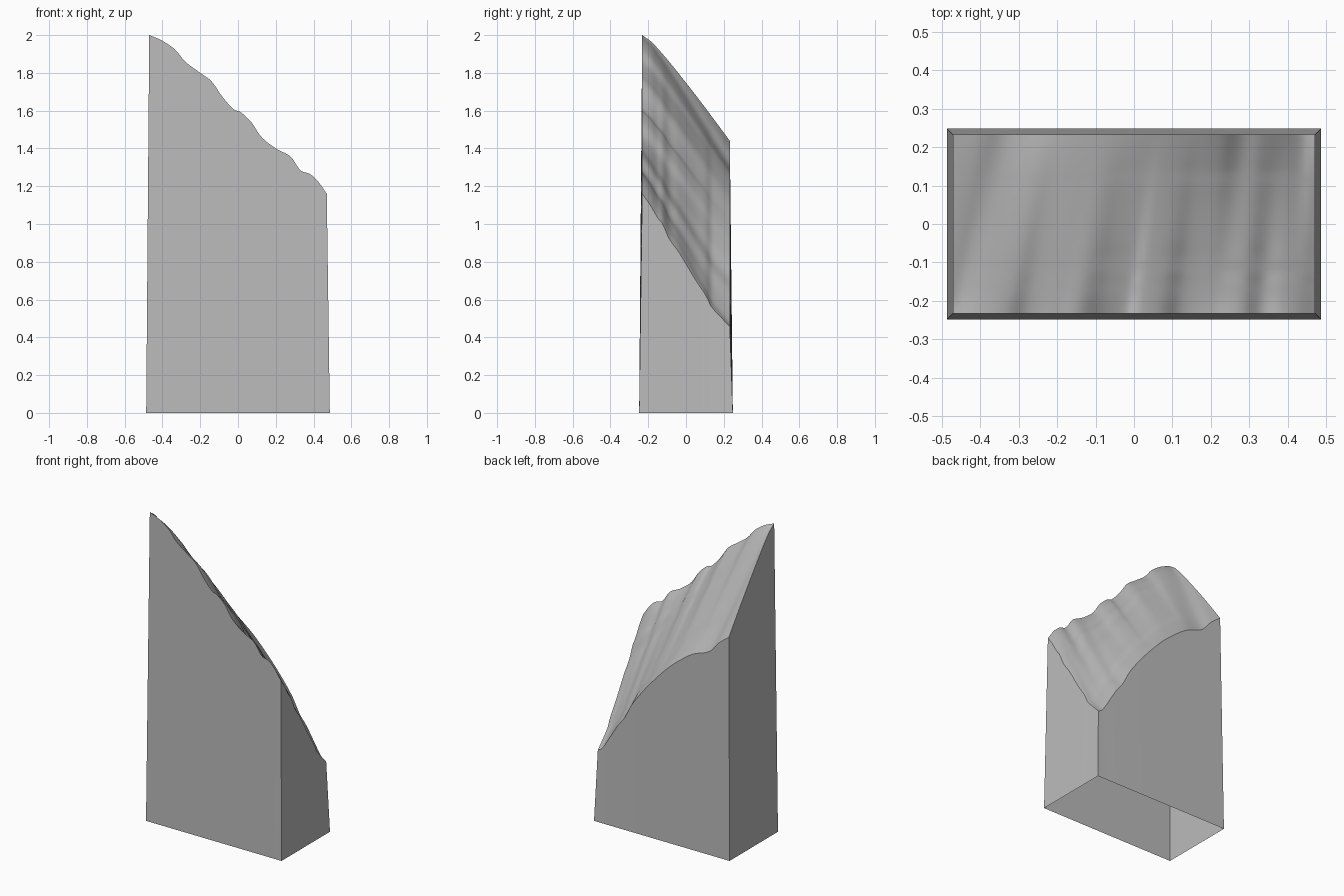
import bpy, bmesh

if "Cube" in bpy.data.objects:
    bpy.data.objects.remove(bpy.data.objects["Cube"], do_unlink=True)

HX, HY = 0.47, 0.232      # half size of the rock surface
FLARE = 0.016             # outward lean of the skirt at the base
NX, NY = 80, 36

# Height profiles along the four rims: (position, height)
FRONT = [(-.47, 2), (-.4, 1.97), (-.33, 1.92), (-.28, 1.86), (-.2, 1.8), (-.14, 1.755),
         (-.08, 1.67), (-.02, 1.605), (.01, 1.595), (.07, 1.54), (.12, 1.465), (.2, 1.4),
         (.28, 1.355), (.33, 1.285), (.38, 1.265), (.42, 1.23), (.47, 1.16)]
BACK = [(-.47, 1.44), (-.4, 1.385), (-.33, 1.31), (-.22, 1.265), (-.15, 1.22), (-.04, 1.13),
        (.07, 1.015), (.15, .92), (.23, .81), (.28, .715), (.33, .65), (.4, .535),
        (.44, .475), (.47, .457)]
LEFT = [(-.232, 2), (-.17, 1.95), (0, 1.74), (.232, 1.44)]
RIGHT = [(-.232, 1.16), (-.19, 1.1), (-.15, 1.03), (-.125, 1), (-.09, .92), (-.04, .85),
         (.05, .7), (.11, .61), (.13, .565), (.17, .52), (.232, .457)]


def curve(points, t):
    """Smooth height along a profile, using cubic Hermite pieces."""
    t = min(max(t, points[0][0]), points[-1][0])
    last = len(points) - 1
    i = next(k for k in range(last) if t <= points[k + 1][0])

    def slope(k):
        a, b = points[max(k - 1, 0)], points[min(k + 1, last)]
        return (b[1] - a[1]) / (b[0] - a[0])

    (x0, y0), (x1, y1) = points[i], points[i + 1]
    w = x1 - x0
    s = (t - x0) / w
    return (y0 * (1 + 2 * s) * (1 - s) ** 2 + y1 * s * s * (3 - 2 * s)
            + w * s * (1 - s) * (slope(i) * (1 - s) - slope(i + 1) * s))


def bumps(points, t):
    """How far a profile departs from the straight line between its ends."""
    (a, za), (b, zb) = points[0], points[-1]
    t = min(max(t, a), b)
    return curve(points, t) - (za + (zb - za) * (t - a) / (b - a))


def height(x, y):
    u, v = (x + HX) / (2 * HX), (y + HY) / (2 * HY)
    plane = ((1 - u) * ((1 - v) * FRONT[0][1] + v * BACK[0][1])
             + u * ((1 - v) * FRONT[-1][1] + v * BACK[-1][1]))
    shear = 0.11 - 0.08 * u          # ridges run slightly diagonally
    return (plane
            + (1 - v) * bumps(FRONT, x - shear * v)
            + v * bumps(BACK, x + shear * (1 - v))
            + (1 - u) * bumps(LEFT, y) + u * bumps(RIGHT, y))


# Rock surface
bm = bmesh.new()
rows = []
for j in range(NY + 1):
    y = HY * (2 * j / NY - 1)
    row = []
    for i in range(NX + 1):
        x = HX * (2 * i / NX - 1)
        row.append(bm.verts.new((x, y, height(x, y))))
    rows.append(row)
for a, b in zip(rows, rows[1:]):
    for i in range(NX):
        bm.faces.new((a[i], a[i + 1], b[i + 1], b[i]))

# Flared skirt, open below; rims run counter-clockwise
sides = [(rows[0], 0, -1), ([r[-1] for r in rows], 1, 0),
         (rows[-1][::-1], 0, 1), ([r[0] for r in rows][::-1], -1, 0)]
feet = []
for rim, nx, ny in sides:
    foot = [bm.verts.new((v.co.x + nx * FLARE, v.co.y + ny * FLARE, 0)) for v in rim]
    # two of the corners are mitred
    for v in (foot[0], foot[-1]):
        if v.co.x * v.co.y > 0:
            v.co.x = (HX + FLARE) * (1 if v.co.x > 0 else -1)
            v.co.y = (HY + FLARE) * (1 if v.co.y > 0 else -1)
    for i in range(len(rim) - 1):
        bm.faces.new((rim[i + 1], rim[i], foot[i], foot[i + 1]))
    feet.append(foot)

# Narrow corner strips fill the other two corners
for k, sign in ((0, 1), (2, -1)):
    top = sides[k][0][-1]
    tip = bm.verts.new((sign * (HX + FLARE), -sign * (HY + FLARE), 0))
    bm.faces.new((top, feet[k][-1], tip))
    bm.faces.new((top, tip, feet[k + 1][0]))

bmesh.ops.remove_doubles(bm, verts=bm.verts[:], dist=0.00001)
mesh = bpy.data.meshes.new("cliff_block")
bm.to_mesh(mesh)
bm.free()
block = bpy.data.objects.new("cliff_block", mesh)
bpy.context.collection.objects.link(block)

# Plain grey stone
stone = bpy.data.materials.new("grey_stone")
stone.use_nodes = True
grey = (0.5, 0.5, 0.5, 1)
stone.diffuse_color = grey
stone.node_tree.nodes["Principled BSDF"].inputs["Base Color"].default_value = grey
mesh.materials.append(stone)

bpy.ops.object.select_all(action='DESELECT')
block.select_set(True)
bpy.context.view_layer.objects.active = block
bpy.ops.object.shade_smooth_by_angle(angle=0.6)
